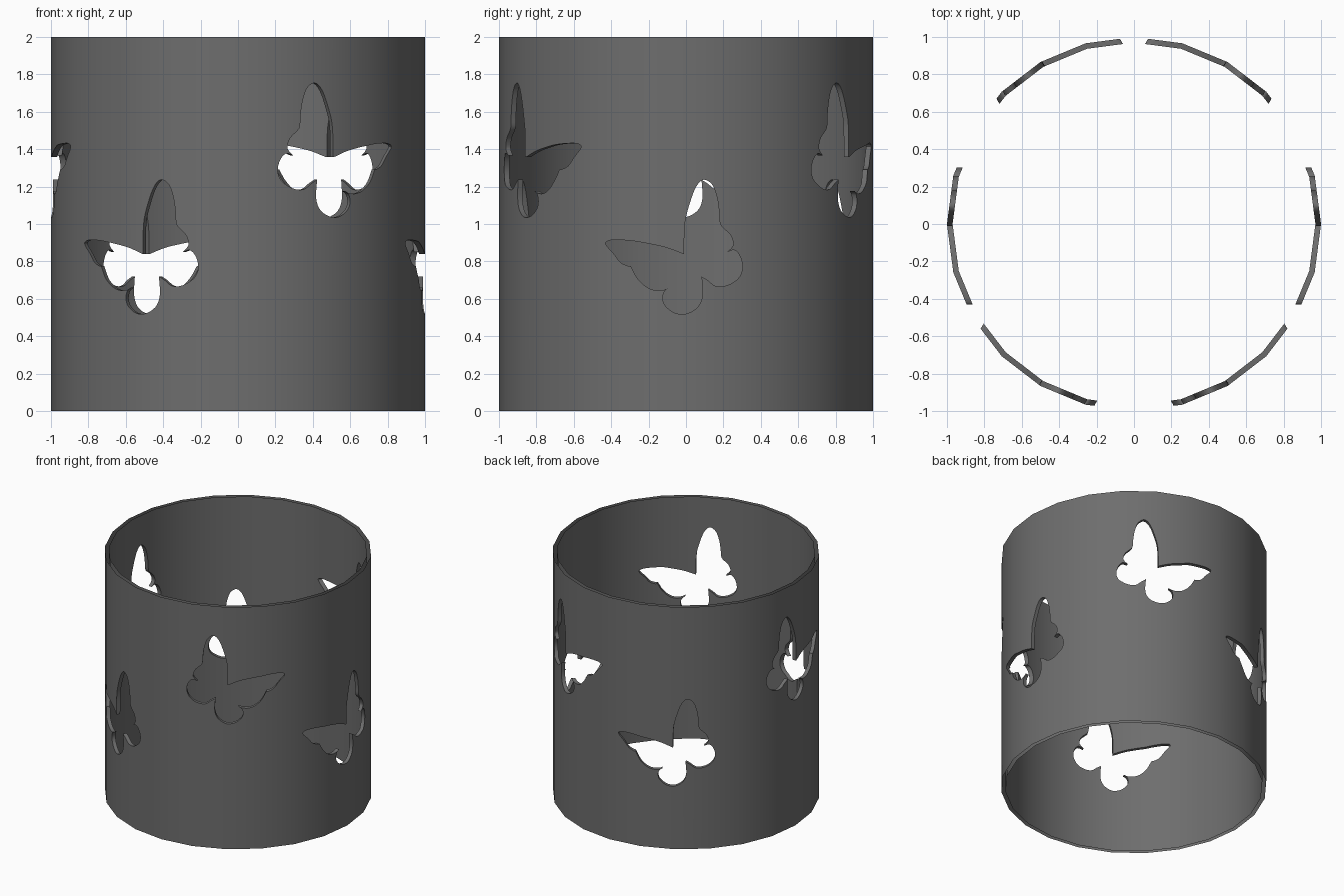
import bpy, bmesh
from math import radians
from mathutils import Vector, Matrix

if "Cube" in bpy.data.objects:
    bpy.data.objects.remove(bpy.data.objects["Cube"])

SIDES, R, WALL, H = 24, 1.0, 0.03, 2.0

# Butterfly outline (y, z): smooth runs that meet at sharp corners
RUNS = [
    [(-.01, .84), (-.006, 1.0), (.02, 1.11), (.055, 1.20), (.095, 1.237), (.14, 1.21),
     (.166, 1.14), (.178, 1.06), (.185, .995), (.235, .945), (.253, .895), (.24, .868)],
    [(.22, .85), (.26, .86), (.29, .825), (.302, .765), (.28, .71), (.222, .673),
     (.16, .668), (.115, .70)],
    [(.083, .72), (.088, .62), (.062, .555), (0, .52), (-.06, .525), (-.108, .56),
     (-.124, .60), (-.115, .64), (-.09, .66)],
    [(-.115, .648), (-.16, .645), (-.21, .663), (-.26, .71), (-.295, .775)],
    [(-.31, .775), (-.35, .795), (-.385, .84), (-.425, .885), (-.425, .905), (-.385, .915),
     (-.29, .91), (-.19, .893), (-.10, .872), (-.015, .84)],
]


def smooth_run(pts, steps=4):
    p = [Vector(q) for q in pts]
    p = [2 * p[0] - p[1]] + p + [2 * p[-1] - p[-2]]
    out = []
    for a, b, c, d in zip(p, p[1:], p[2:], p[3:]):
        for i in range(steps):
            t = i / steps
            out.append(.5 * (2 * b + (c - a) * t + (2 * a - 5 * b + 4 * c - d) * t * t
                             + (3 * b - a - 3 * c + d) * t ** 3))
    return out + [p[-2]]


def make_object(name, bm):
    bmesh.ops.recalc_face_normals(bm, faces=bm.faces[:])
    me = bpy.data.meshes.new(name)
    bm.to_mesh(me)
    bm.free()
    ob = bpy.data.objects.new(name, me)
    bpy.context.collection.objects.link(ob)
    return ob


# Tube: rectangular wall section spun around z
bm = bmesh.new()
section = [(R, 0), (R, H), (R - WALL, H), (R - WALL, 0)]
rings = []
for i in range(SIDES):
    rot = Matrix.Rotation(radians(360 * i / SIDES), 3, 'Z')
    rings.append([bm.verts.new(rot @ Vector((r, 0, z))) for r, z in section])
for a, b in zip(rings, rings[1:] + rings[:1]):
    for j in range(4):
        k = (j + 1) % 4
        bm.faces.new((a[j], b[j], b[k], a[k]))
tube = make_object("lantern_shade", bm)
mat = bpy.data.materials.new("dark_grey")
mat.diffuse_color = (.155, .155, .155, 1)
mat.use_nodes = True
mat.node_tree.nodes["Principled BSDF"].inputs["Base Color"].default_value = mat.diffuse_color
tube.data.materials.append(mat)

# Cutters: three low butterflies and three mirrored high ones
outline = [p for run in RUNS for p in smooth_run(run)]
bm = bmesh.new()
for flip, lift in ((1, 0), (-1, .517)):
    for turn in (0, 120, 240):
        rot = Matrix.Rotation(radians(turn), 3, 'Z')
        ends = [[bm.verts.new(rot @ Vector((flip * x, p.x, p.y + lift))) for p in outline]
                for x in (.8, 1.1)]
        bm.faces.new(ends[0])
        bm.faces.new(ends[1])
        n = len(outline)
        for i in range(n):
            j = (i + 1) % n
            bm.faces.new((ends[0][i], ends[0][j], ends[1][j], ends[1][i]))
cutter = make_object("butterfly_cutter", bm)
cutter.hide_render = True
cutter.data.materials.append(mat)

mod = tube.modifiers.new("cutouts", 'BOOLEAN')
mod.operation, mod.solver, mod.object = 'DIFFERENCE', 'EXACT', cutter
bpy.context.view_layer.objects.active = tube
tube.select_set(True)
bpy.ops.object.modifier_apply(modifier=mod.name)
bpy.data.objects.remove(cutter)

# The rims are left open between inner and outer skin
bm = bmesh.new()
bm.from_mesh(tube.data)
rims = [f for f in bm.faces if all(v.co.z < .001 for v in f.verts)
        or all(v.co.z > H - .001 for v in f.verts)]
bmesh.ops.delete(bm, geom=rims, context='FACES_ONLY')
bm.to_mesh(tube.data)
bm.free()
bpy.ops.object.shade_smooth_by_angle(angle=radians(30))

# Round shading on both skins: normals point straight out from the axis
me = tube.data
normals = [Vector(c.vector) for c in me.corner_normals]
for poly in me.polygons:
    step = radians(360 / SIDES)
    mid = Vector((poly.normal.x, poly.normal.y, 0))
    turns = (Vector((1, 0)).angle_signed(mid.xy, 0) / step) % 1 if mid.length > .999 else 0
    if abs(turns - .5) < .01:
        for li in poly.loop_indices:
            co = me.vertices[me.loops[li].vertex_index].co
            out = Vector((co.x, co.y, 0)).normalized()
            normals[li] = out if out.dot(mid) > 0 else -out
me.normals_split_custom_set(normals)
